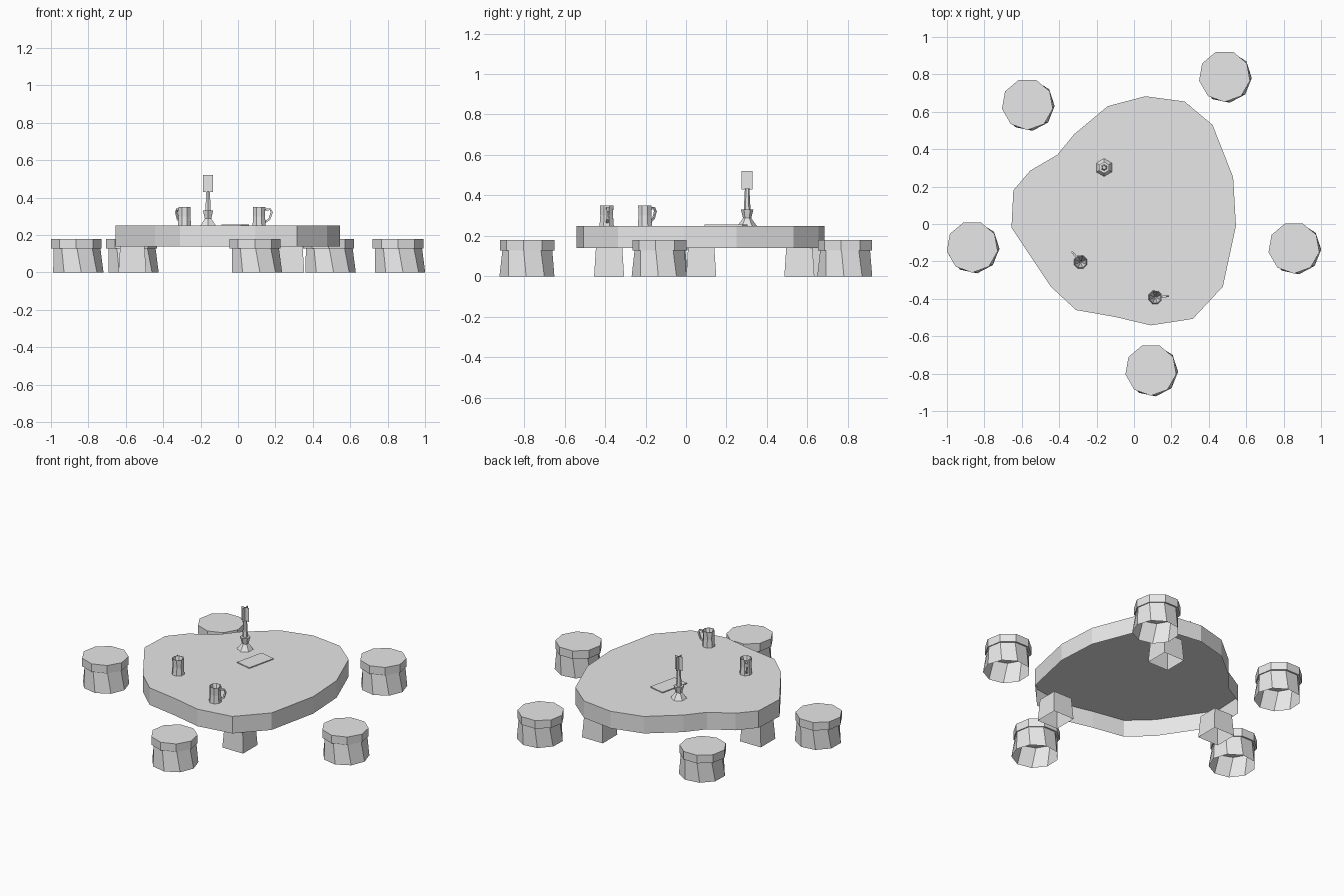
import bpy
from math import sin, cos, radians
from mathutils import Matrix, Vector

cube = bpy.data.objects.get("Cube")
if cube:
    bpy.data.objects.remove(cube, do_unlink=True)

# Single plain grey for everything
grey = bpy.data.materials.new("plain_grey")
grey.use_nodes = True
grey.diffuse_color = (0.8, 0.8, 0.8, 1)
grey.node_tree.nodes["Principled BSDF"].inputs["Base Color"].default_value = (0.8, 0.8, 0.8, 1)


def add(name, verts, faces):
    mesh = bpy.data.meshes.new(name)
    mesh.from_pydata(verts, [], faces)
    mesh.materials.append(grey)
    obj = bpy.data.objects.new(name, mesh)
    bpy.context.collection.objects.link(obj)
    return obj


def loft(name, rings, bottom=True, top=True):
    """Join equal-sized rings, listed from low to high, with optional caps."""
    n = len(rings[0])
    verts = [v for ring in rings for v in ring]
    faces = []
    for k in range(len(rings) - 1):
        for i in range(n):
            j = (i + 1) % n
            faces.append((k * n + i, k * n + j, k * n + n + j, k * n + n + i))
    if bottom:
        faces.append(tuple(reversed(range(n))))
    if top:
        faces.append(tuple(range(len(verts) - n, len(verts))))
    return add(name, verts, faces)


def ring(x, y, z, r, n, phase=0):
    angles = [radians(phase + 360 * i / n) for i in range(n)]
    return [(x + r * cos(a), y + r * sin(a), z) for a in angles]


def turned(name, x, y, profile, n, phase=0, **caps):
    return loft(name, [ring(x, y, z, r, n, phase) for r, z in profile], **caps)


TABLE_TOP = 0.25

# Irregular table top: a shell with a deep rim, open underneath
outline = [(0.06, 0.683), (-0.14, 0.63), (-0.32, 0.48), (-0.41, 0.37), (-0.555, 0.285),
           (-0.645, 0.18), (-0.655, -0.02), (-0.445, -0.335), (-0.31, -0.46),
           (-0.10, -0.497), (0.09, -0.542), (0.315, -0.507), (0.475, -0.335),
           (0.545, -0.01), (0.53, 0.25), (0.42, 0.53), (0.27, 0.655)]
loft("table_top", [[(x, y, z) for x, y in outline] for z in (0.14, TABLE_TOP)], bottom=False)

# Tapered square legs, open underneath
for i, (x, y) in enumerate([(0.225, 0.56), (0.28, -0.38), (-0.565, 0.075)]):
    turned(f"table_leg_{i + 1}", x, y, [(0.105, 0), (0.092, 0.14)], 4, 45,
           bottom=False, top=False)

# Stools: flared, slightly twisted hollow body under a flat seat
stools = [(-0.865, -0.122), (-0.57, 0.64), (0.09, -0.78), (0.484, 0.79), (0.855, -0.127)]
for i, (x, y) in enumerate(stools):
    body = [ring(x + 0.008, y - 0.005, 0, 0.138, 9, 38), ring(x + 0.004, y, 0.13, 0.127, 9, 30)]
    loft(f"stool_body_{i + 1}", body, bottom=False, top=False)
    turned(f"stool_seat_{i + 1}", x, y, [(0.138, 0.128), (0.138, 0.18)], 9, 30)


# Mugs: cup with a steep funnel-shaped hollow, plus a bent square handle
def mug(label, x, y, turn):
    turned(f"mug_cup_{label}", x, y,
           [(0.038, TABLE_TOP), (0.034, 0.30), (0.036, 0.35), (0.032, 0.35), (0.004, 0.26)], 8, 22)
    path = [(0.030, 0.268), (0.055, 0.285), (0.068, 0.322), (0.060, 0.338), (0.030, 0.335)]
    half = 0.005
    rings = []
    for k, (u, z) in enumerate(path):
        a, b = Vector(path[max(k - 1, 0)]), Vector(path[min(k + 1, len(path) - 1)])
        t = (b - a).normalized() * half
        rings.append([(u + s * t.y, w * half, z - s * t.x)
                      for s, w in ((1, -1), (1, 1), (-1, 1), (-1, -1))])
    handle = loft(f"mug_handle_{label}", rings)
    handle.data.transform(Matrix.Translation((x, y, 0)) @ Matrix.Rotation(radians(turn), 4, 'Z'))


mug("front", 0.113, -0.392, 5)
mug("right", -0.286, -0.203, 130)

# Candlestick with a slim candle
cx, cy = -0.16, 0.302
turned("candle_holder", cx, cy, [(0.048, TABLE_TOP), (0.020, 0.288), (0.031, 0.33)], 6, 30)
turned("candle", cx, cy, [(0.017, 0.325), (0.011, 0.435)], 6, 30)

# Flame made from two crossed cards
for name, dx, dy in (("flame_card_wide", 0.027, 0), ("flame_card_deep", 0, 0.027)):
    add(name, [(cx - dx, cy - dy, 0.43), (cx + dx, cy + dy, 0.43),
               (cx + dx, cy + dy, 0.52), (cx - dx, cy - dy, 0.52)], [(0, 1, 2, 3)])

# Thin sheaf of paper lying on the table
corners = ((-1, -1), (1, -1), (1, 1), (-1, 1))
sheet = loft("paper_sheet", [[(a * 0.053, b * 0.096, z) for a, b in corners] for z in (0, 0.006)])
sheet.data.transform(Matrix.Translation((-0.014, 0.198, TABLE_TOP))
                     @ Matrix.Rotation(radians(-13), 4, 'Z'))
